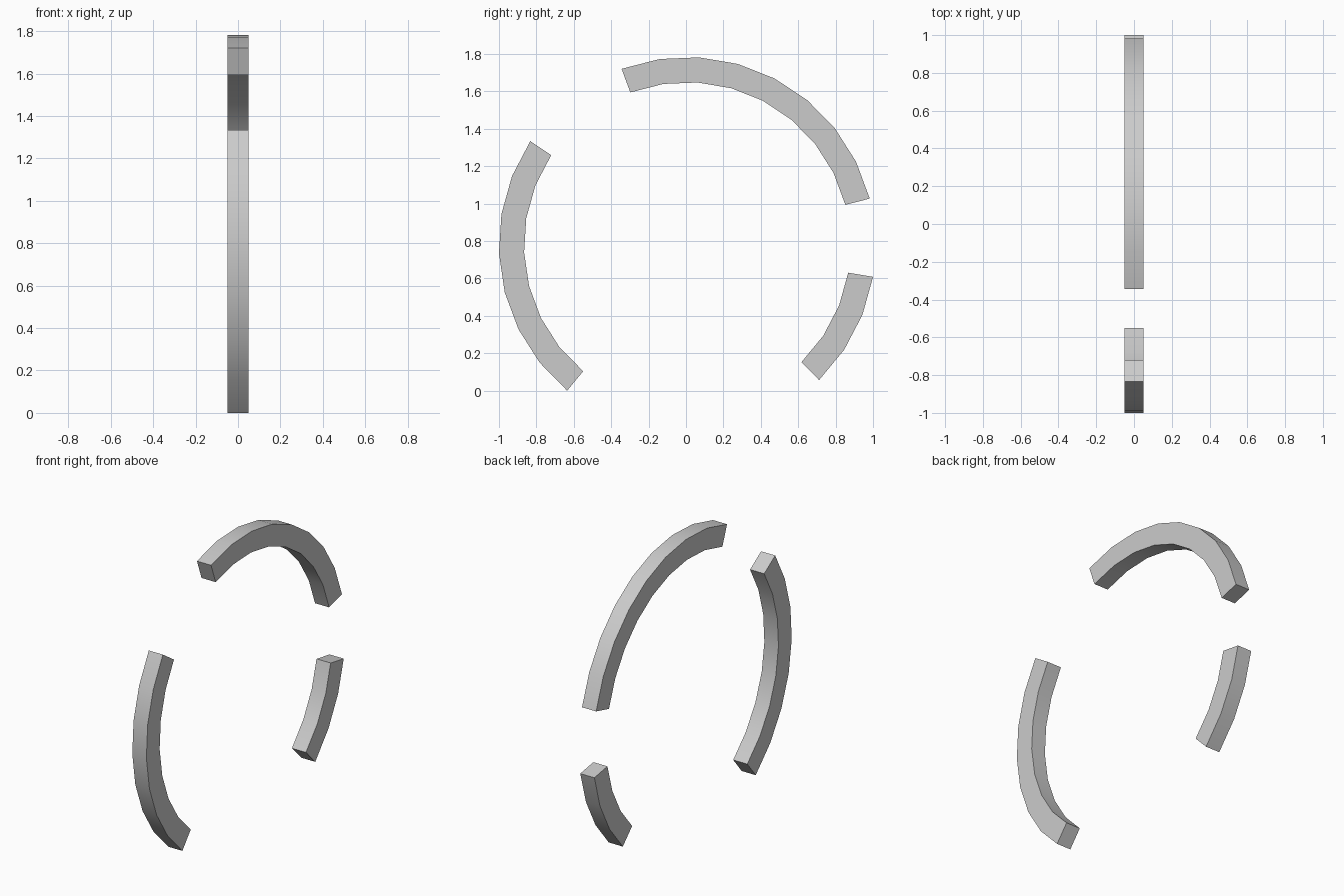
import bpy, bmesh, math

if "Cube" in bpy.data.objects:
    bpy.data.objects.remove(bpy.data.objects["Cube"])

# Shared ring: 30 steps around, in the YZ plane
R_OUT, R_IN = 1.0075, 0.873
CY, CZ = 0.0066, 0.7763
HALF_W = 0.05
STEP = 12.0


def ring_segment(name, start, steps):
    """Square-section arc with capped ends."""
    bm = bmesh.new()
    rows = []
    for i in range(steps + 1):
        a = math.radians(start + i * STEP)
        rows.append([bm.verts.new((x, CY + r * math.cos(a), CZ + r * math.sin(a)))
                     for x, r in ((-HALF_W, R_IN), (HALF_W, R_IN),
                                  (HALF_W, R_OUT), (-HALF_W, R_OUT))])
    for p, q in zip(rows, rows[1:]):
        for k in range(4):
            n = (k + 1) % 4
            bm.faces.new((p[k], p[n], q[n], q[k]))
    bm.faces.new(rows[0])
    bm.faces.new(rows[-1])
    bmesh.ops.recalc_face_normals(bm, faces=bm.faces)
    mesh = bpy.data.meshes.new(name)
    bm.to_mesh(mesh)
    bm.free()
    obj = bpy.data.objects.new(name, mesh)
    bpy.context.collection.objects.link(obj)
    # Smooth along the curve, sharp at the corners
    bpy.ops.object.select_all(action='DESELECT')
    obj.select_set(True)
    bpy.context.view_layer.objects.active = obj
    bpy.ops.object.shade_smooth_by_angle(angle=math.radians(30))


# Three separate pieces of the broken ring
ring_segment("top_arc", 14.4, 8)
ring_segment("left_arc", 146.4, 7)
ring_segment("lower_right_arc", 314.4, 3)
